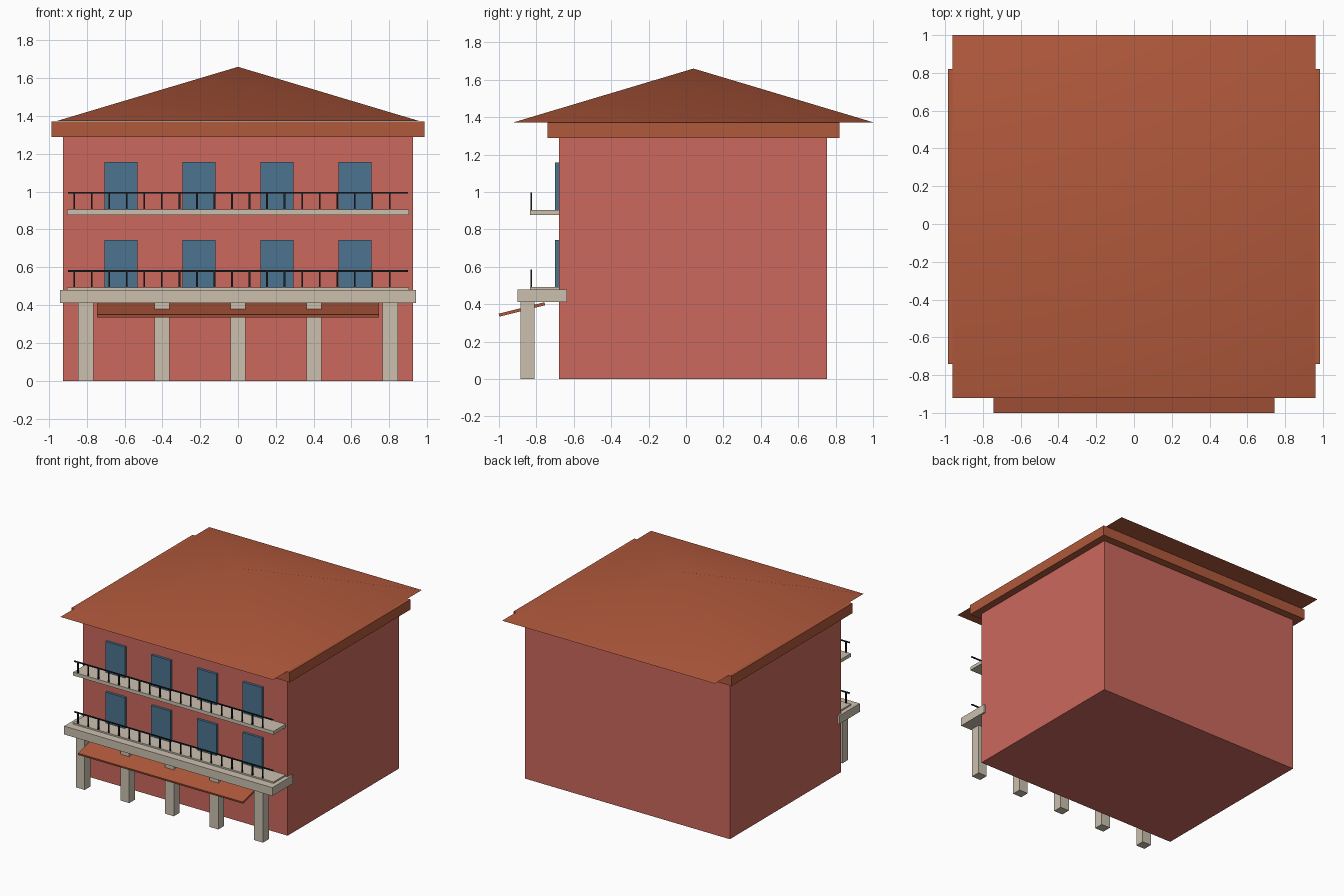
import bpy
import bmesh
from math import radians, atan
from mathutils import Matrix

if "Cube" in bpy.data.objects:
    bpy.data.objects.remove(bpy.data.objects["Cube"], do_unlink=True)


def material(name, rgb):
    mat = bpy.data.materials.new(name)
    mat.use_nodes = True
    mat.diffuse_color = (*rgb, 1)
    mat.node_tree.nodes["Principled BSDF"].inputs["Base Color"].default_value = (*rgb, 1)
    return mat


plaster = material("coral plaster", (0.60, 0.14, 0.11))
terracotta = material("terracotta", (0.44, 0.10, 0.045))
stone = material("pale stone", (0.60, 0.53, 0.43))
glass = material("blue shutter", (0.07, 0.175, 0.28))
iron = material("dark iron", (0.012, 0.015, 0.02))


def add_box(bm, x, y, z):
    """Add a box to bm from (low, high) ranges."""
    mid = [(a + b) / 2 for a, b in (x, y, z)]
    size = [b - a for a, b in (x, y, z)]
    bmesh.ops.create_cube(bm, size=1, matrix=Matrix.Translation(mid) @ Matrix.Diagonal((*size, 1)))


def finish(name, bm, mat):
    mesh = bpy.data.meshes.new(name)
    bm.to_mesh(mesh)
    bm.free()
    mesh.materials.append(mat)
    obj = bpy.data.objects.new(name, mesh)
    bpy.context.collection.objects.link(obj)
    return obj


def box(name, x, y, z, mat):
    bm = bmesh.new()
    add_box(bm, x, y, z)
    return finish(name, bm, mat)


# Main block and cornice
box("walls", (-0.925, 0.925), (-0.68, 0.755), (0, 1.295), plaster)
box("cornice", (-0.985, 0.985), (-0.74, 0.82), (1.29, 1.372), terracotta)

# Softly shaded pyramid roof with a flat underside
bm = bmesh.new()
base = [bm.verts.new((x, y, 1.373)) for x, y in
        ((-0.96, -0.92), (0.96, -0.92), (0.96, 1.0), (-0.96, 1.0))]
apex = bm.verts.new((0, 0.04, 1.66))
bm.faces.new(base[::-1])
for i in range(4):
    bm.faces.new((base[i], base[(i + 1) % 4], apex))
roof = finish("roof", bm, terracotta)
bpy.ops.object.select_all(action="DESELECT")
roof.select_set(True)
bpy.context.view_layer.objects.active = roof
bpy.ops.object.shade_smooth_by_angle(angle=radians(30))

# Porch beam on five pillars
box("porch_beam", (-0.94, 0.94), (-0.90, -0.635), (0.412, 0.48), stone)
for i in range(5):
    cx = (i - 2) * 0.4025
    box(f"pillar_{i + 1}", (cx - 0.04, cx + 0.04), (-0.885, -0.81), (0, 0.414), stone)

# Sloping awning through the pillars
awning = box("awning", (-0.745, 0.745), (-0.126, 0.126), (-0.008, 0.008), terracotta)
awning.location = (0, -0.877, 0.372)
awning.rotation_euler.x = atan(0.25)

# Two storeys: balcony slab, railing and a row of four tall shutters
for floor, top in (("lower", 0.492), ("upper", 0.905)):
    box(f"{floor}_balcony", (-0.905, 0.905), (-0.834, -0.67), (top - 0.028, top), stone)

    bm = bmesh.new()
    add_box(bm, (-0.898, 0.898), (-0.832, -0.823), (top + 0.084, top + 0.093))
    for i in range(19):
        px = -0.866 + i * 0.0927
        add_box(bm, (px - 0.0045, px + 0.0045), (-0.832, -0.823), (top - 0.005, top + 0.086))
    finish(f"{floor}_railing", bm, iron)

    for i in range(4):
        cx = (i - 1.5) * 0.4125
        box(f"{floor}_shutter_{i + 1}", (cx - 0.088, cx + 0.088), (-0.70, -0.67),
            (top, top + 0.252), glass)
